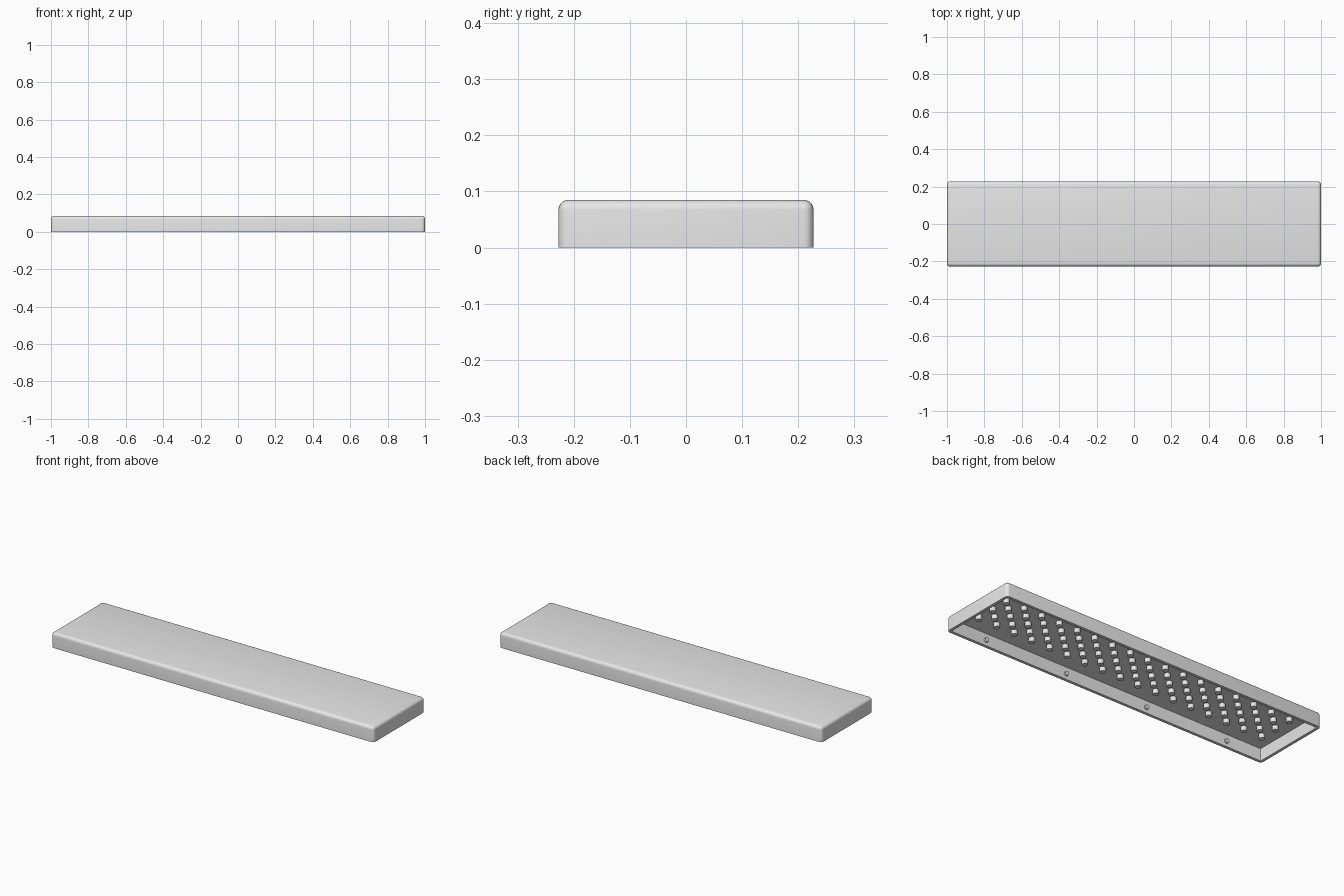
import bpy, bmesh
from mathutils import Matrix, Vector
from math import radians

LENGTH, WIDTH, HEIGHT = 2.0, 0.455, 0.085
WALL, ROUND = 0.016, 0.018
CEILING = HEIGHT - WALL

cube = bpy.data.objects.get("Cube")
if cube:
    bpy.data.objects.remove(cube, do_unlink=True)

grey = bpy.data.materials.new("light_grey")
grey.use_nodes = True
grey.diffuse_color = (0.8, 0.8, 0.8, 1)
grey.node_tree.nodes["Principled BSDF"].inputs["Base Color"].default_value = (0.8, 0.8, 0.8, 1)


def make_object(name, bm):
    mesh = bpy.data.meshes.new(name)
    bm.to_mesh(mesh)
    bm.free()
    mesh.materials.append(grey)
    obj = bpy.data.objects.new(name, mesh)
    bpy.context.collection.objects.link(obj)
    bpy.ops.object.select_all(action='DESELECT')
    obj.select_set(True)
    bpy.context.view_layer.objects.active = obj
    return obj


def smooth():
    bpy.ops.object.shade_smooth_by_angle(angle=radians(35))


def add_cylinder(bm, centre, radius, depth, rotation=Matrix()):
    bmesh.ops.create_cone(bm, cap_ends=True, segments=16, radius1=radius, radius2=radius,
                          depth=depth, matrix=Matrix.Translation(Vector(centre)) @ rotation)


# Hollow cover: rounded box, open underneath, with an even wall
bm = bmesh.new()
bmesh.ops.create_cube(bm, size=1)
bmesh.ops.scale(bm, vec=(LENGTH, WIDTH, HEIGHT), verts=bm.verts)
bmesh.ops.translate(bm, vec=(0, 0, HEIGHT / 2), verts=bm.verts)
bottom = [f for f in bm.faces if f.normal.z < -0.5]
bmesh.ops.delete(bm, geom=bottom, context='FACES_ONLY')
edges = [e for e in bm.edges if not e.is_boundary]
bmesh.ops.bevel(bm, geom=edges, offset=ROUND, segments=5, profile=0.5, affect='EDGES')
cover = make_object("cover_shell", bm)
wall = cover.modifiers.new("wall", 'SOLIDIFY')
wall.thickness = WALL
wall.offset = -1
bpy.ops.object.modifier_apply(modifier=wall.name)
smooth()

# Staggered short pegs hanging from the ceiling
bm = bmesh.new()
COLUMNS, PEG = 33, 0.026
for i in range(COLUMNS):
    x = -0.9 + 1.8 * i / (COLUMNS - 1)
    for row in ((-2, 0, 2) if i % 2 == 0 else (-1, 1)):
        add_cylinder(bm, (x, row * 0.052, CEILING - PEG / 2 + 0.002), 0.016, PEG)
make_object("underside_pegs", bm)
smooth()

# Small round studs on the inside of both long walls
bm = bmesh.new()
turn = Matrix.Rotation(radians(90), 4, 'X')
for side in (-1, 1):
    for i in range(4):
        x = (i - 1.5) * 0.51
        add_cylinder(bm, (x, side * (WIDTH / 2 - WALL - 0.004), 0.03), 0.012, 0.012, turn)
make_object("wall_studs", bm)
smooth()
